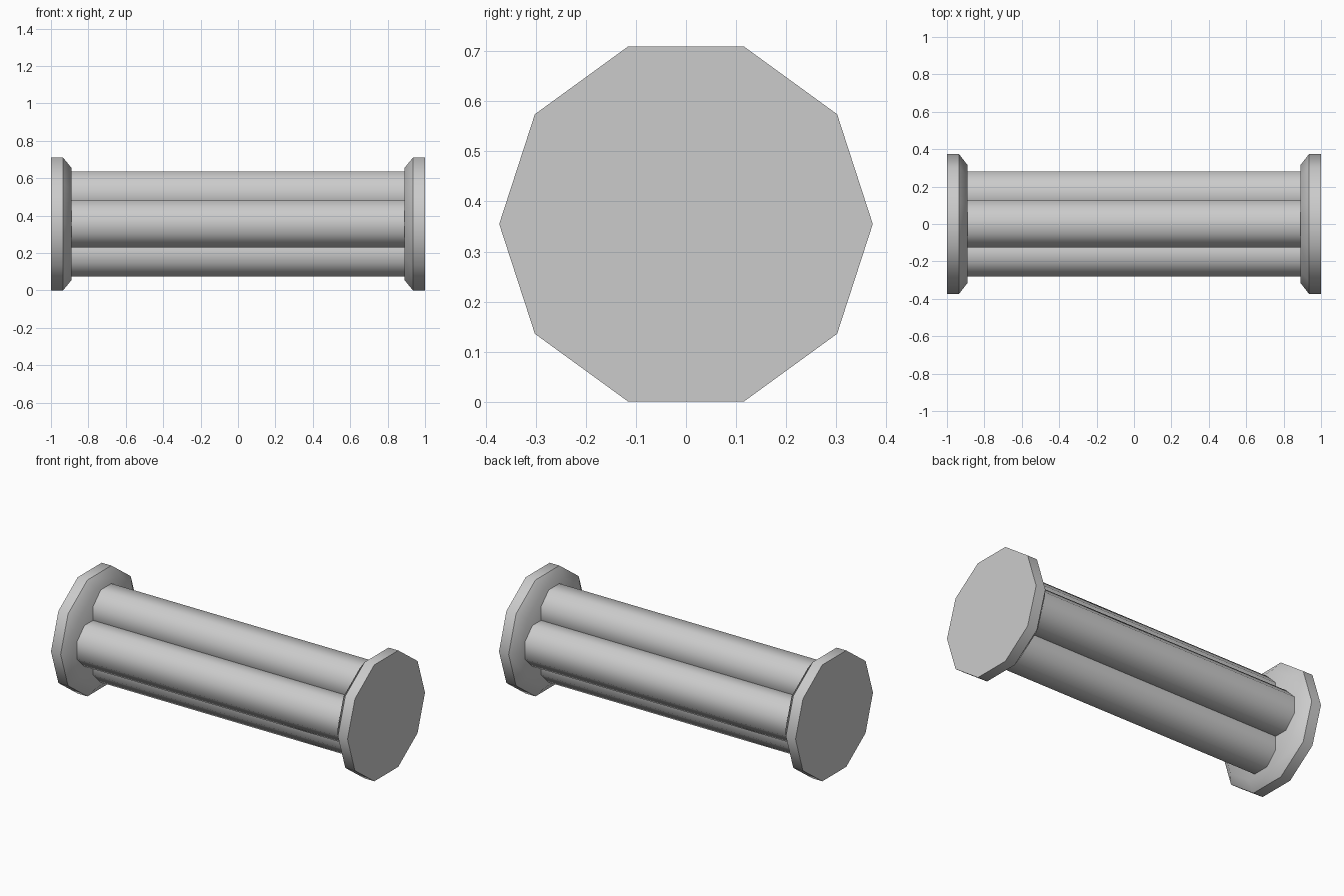
import bpy
import bmesh
from math import cos, sin, pi, radians

cube = bpy.data.objects.get("Cube")
if cube:
    bpy.data.objects.remove(cube, do_unlink=True)

AXIS_Z = 0.355        # height of the long axis
TUBE_OFFSET = 0.157   # tube centre from the long axis

grey = bpy.data.materials.new("plain_grey")
grey.use_nodes = True
colour = (0.6, 0.6, 0.6, 1)
grey.diffuse_color = colour
grey.node_tree.nodes["Principled BSDF"].inputs["Base Color"].default_value = colour


def lathe_x(name, profile, sides, turn, centre, smooth_angle):
    """Closed solid of polygon rings along x; profile is (x, radius) pairs."""
    bm = bmesh.new()
    rings = []
    for x, r in profile:
        angles = [turn + 2 * pi * i / sides for i in range(sides)]
        rings.append([bm.verts.new((x, r * cos(a), r * sin(a))) for a in angles])
    for a, b in zip(rings, rings[1:]):
        for i in range(sides):
            j = (i + 1) % sides
            bm.faces.new((a[i], a[j], b[j], b[i]))
    bm.faces.new(rings[0])
    bm.faces.new(rings[-1])
    bmesh.ops.recalc_face_normals(bm, faces=bm.faces)
    mesh = bpy.data.meshes.new(name)
    bm.to_mesh(mesh)
    bm.free()
    mesh.materials.append(grey)
    obj = bpy.data.objects.new(name, mesh)
    obj.location = (0, centre[0], centre[1])
    bpy.context.collection.objects.link(obj)
    bpy.ops.object.select_all(action='DESELECT')
    obj.select_set(True)
    bpy.context.view_layer.objects.active = obj
    bpy.ops.object.shade_smooth_by_angle(angle=radians(smooth_angle))
    return obj


# Ten-sided end caps with a chamfer on the inner side
for side, label in ((1, "left"), (-1, "right")):
    profile = [(side * 0.89, 0.315), (side * 0.935, 0.373), (side * 1.0, 0.373)]
    lathe_x(label + "_end_cap", profile, 10, 0, (0, AXIS_Z), 40)

# Four tubes around the axis, running from cap to cap
for k, label in enumerate(("back", "top", "front", "bottom")):
    a = k * pi / 2
    centre = (TUBE_OFFSET * cos(a), AXIS_Z + TUBE_OFFSET * sin(a))
    lathe_x(label + "_tube", [(-0.9, 0.135), (0.9, 0.135)], 8, pi / 8, centre, 50)
